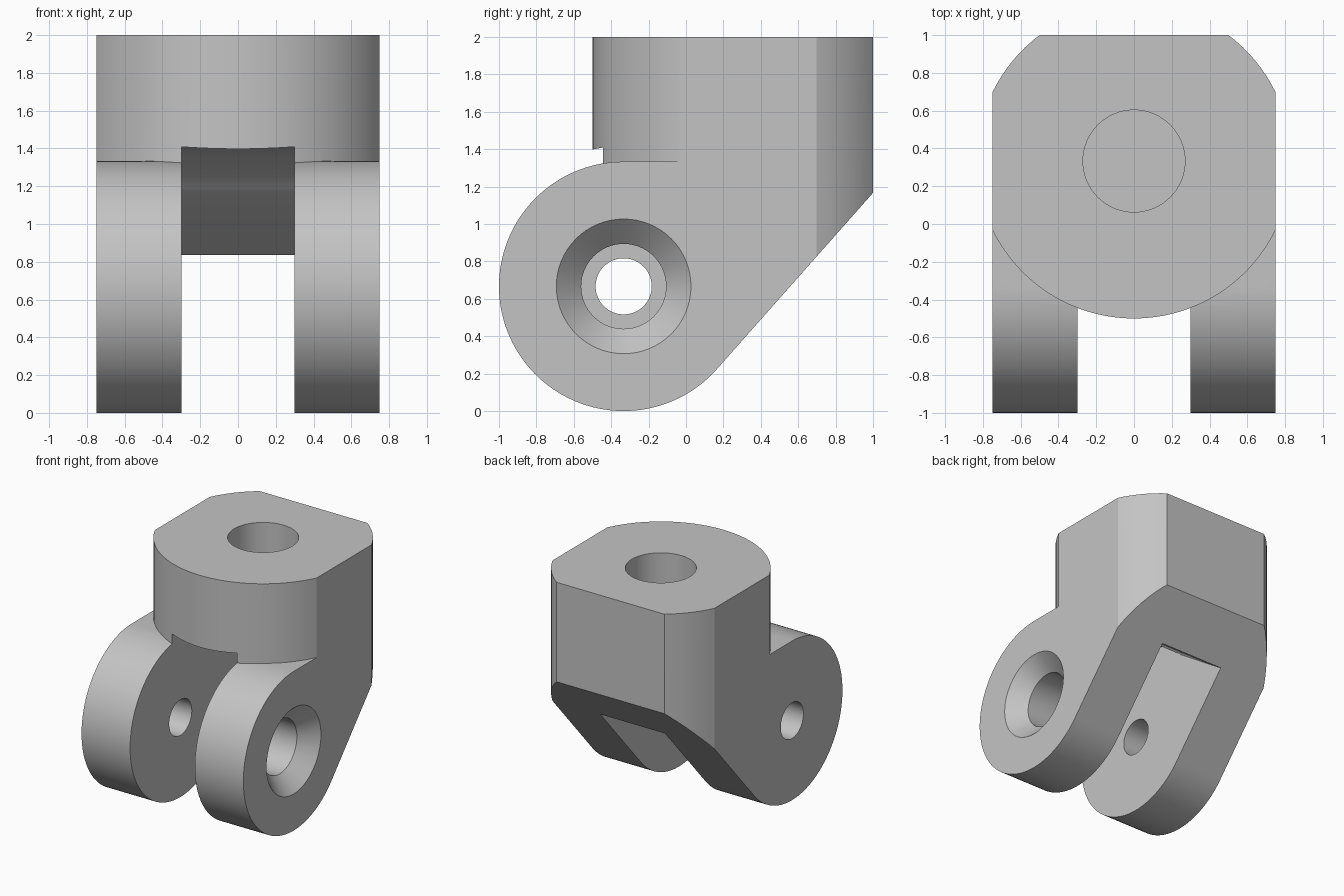
import bpy, bmesh, math
from mathutils import Vector

if "Cube" in bpy.data.objects:
    bpy.data.objects.remove(bpy.data.objects["Cube"])

PIVOT = (-1 / 3, 2 / 3)   # pin axis in (y, z)
R = 2 / 3                 # lug radius
W = 0.75                  # half width


def arc(cx, cy, r, a0, a1, n):
    return [(cx + r * math.cos(math.radians(a0 + (a1 - a0) * i / n)),
             cy + r * math.sin(math.radians(a0 + (a1 - a0) * i / n)))
            for i in range(n + 1)]


def loft(name, rings):
    """Closed solid through matching rings of points."""
    bm = bmesh.new()
    rows = [[bm.verts.new(p) for p in ring] for ring in rings]
    bm.faces.new(rows[0])
    bm.faces.new(rows[-1])
    n = len(rows[0])
    for a, b in zip(rows, rows[1:]):
        for i in range(n):
            j = (i + 1) % n
            bm.faces.new((a[i], a[j], b[j], b[i]))
    bmesh.ops.recalc_face_normals(bm, faces=bm.faces[:])
    me = bpy.data.meshes.new(name)
    bm.to_mesh(me)
    bm.free()
    ob = bpy.data.objects.new(name, me)
    bpy.context.collection.objects.link(ob)
    return ob


def prism_x(name, prof, x0, x1):
    return loft(name, [[(x, y, z) for y, z in prof] for x in (x0, x1)])


def prism_z(name, prof, z0, z1):
    return loft(name, [[(x, y, z) for x, y in prof] for z in (z0, z1)])


def bore(name, steps):
    """Round cutter on the pin axis from (x, radius) steps."""
    return loft(name, [[(x, y, z) for y, z in arc(*PIVOT, r, 0, 360, 64)[:-1]]
                       for x, r in steps])


def combine(target, tool, op):
    m = target.modifiers.new(op, 'BOOLEAN')
    m.operation, m.solver, m.object = op, 'EXACT', tool
    bpy.context.view_layer.objects.active = target
    bpy.ops.object.modifier_apply(modifier=m.name)
    bpy.data.objects.remove(tool, do_unlink=True)


# Sloping underside: tangent from the back lower edge to the lug circle
corner = Vector((1.0, 7 / 6))
d = corner - Vector(PIVOT)
ang = math.atan2(d.y, d.x) - math.acos(R / d.length)
tangent = Vector((PIVOT[0] + R * math.cos(ang), PIVOT[1] + R * math.sin(ang)))
slope = (corner - tangent).normalized()

# Lug block: rounded front, plain back that is trimmed later
lug = arc(*PIVOT, R, 90, 360 + math.degrees(ang), 80)
lug += [(0.6, tangent.y), (0.6, PIVOT[1] + R)]
clevis = prism_x("clevis", lug, -W, W)

# Upper post: disc with flats on both sides and the back
PR, PC = 5 / 6, 1 / 3
a_side = math.degrees(math.acos(W / PR))
a_back = math.degrees(math.asin((1 - PC) / PR))
right_arc = arc(0, PC, PR, a_side, a_back, 8)
front_arc = arc(0, PC, PR, 180 + a_side, 360 - a_side, 48)
right_arc = [(W, right_arc[0][1])] + right_arc[1:-1] + [(right_arc[-1][0], 1.0)]
front_arc = [(-W, front_arc[0][1])] + front_arc[1:-1] + [(W, front_arc[-1][1])]
post = right_arc + [(-x, y) for x, y in reversed(right_arc)] + front_arc
combine(clevis, prism_z("post", post, 0.4, 2.0), 'UNION')

# Trim the underside along the slope
p1 = corner + slope * 0.5
wedge = [tuple(tangent - slope * 0.02), tuple(p1), (1.6, p1.y),
         (1.6, -0.3), (tangent.x + 0.3, -0.3)]
wedge[0] = tuple(tangent)
combine(clevis, prism_x("underside_cutter", wedge, -1, 1), 'DIFFERENCE')

# Slot between the two lugs
slot = arc(*PIVOT, 0.75, 42, 180, 48)
slot += [(-1.0833, -0.3), (1.0, -0.3), (1.0, 0.633), (0.705, 0.837)]
combine(clevis, prism_x("slot_cutter", slot, -0.3, 0.3), 'DIFFERENCE')

# Pin holes: countersunk wide bore on the right, narrow bore on the left
combine(clevis, bore("right_bore", [(0.1, 0.227), (0.62, 0.227),
                                    (0.75, 0.36), (0.80, 0.411)]), 'DIFFERENCE')
combine(clevis, bore("left_bore", [(-0.9, 0.15), (-0.1, 0.15)]), 'DIFFERENCE')

# Blind hole in the top
combine(clevis, prism_z("top_bore", arc(0, PC, 0.27, 0, 360, 64)[:-1], 1.5, 2.2),
        'DIFFERENCE')

# Finish
grey = bpy.data.materials.new("plain grey")
grey.diffuse_color = (0.55, 0.55, 0.55, 1)
grey.use_nodes = True
grey.node_tree.nodes["Principled BSDF"].inputs["Base Color"].default_value = grey.diffuse_color
clevis.data.materials.clear()
clevis.data.materials.append(grey)
for p in clevis.data.polygons:
    p.material_index = 0
bpy.ops.object.select_all(action='DESELECT')
clevis.select_set(True)
bpy.context.view_layer.objects.active = clevis
bpy.ops.object.shade_smooth_by_angle(angle=math.radians(25))
